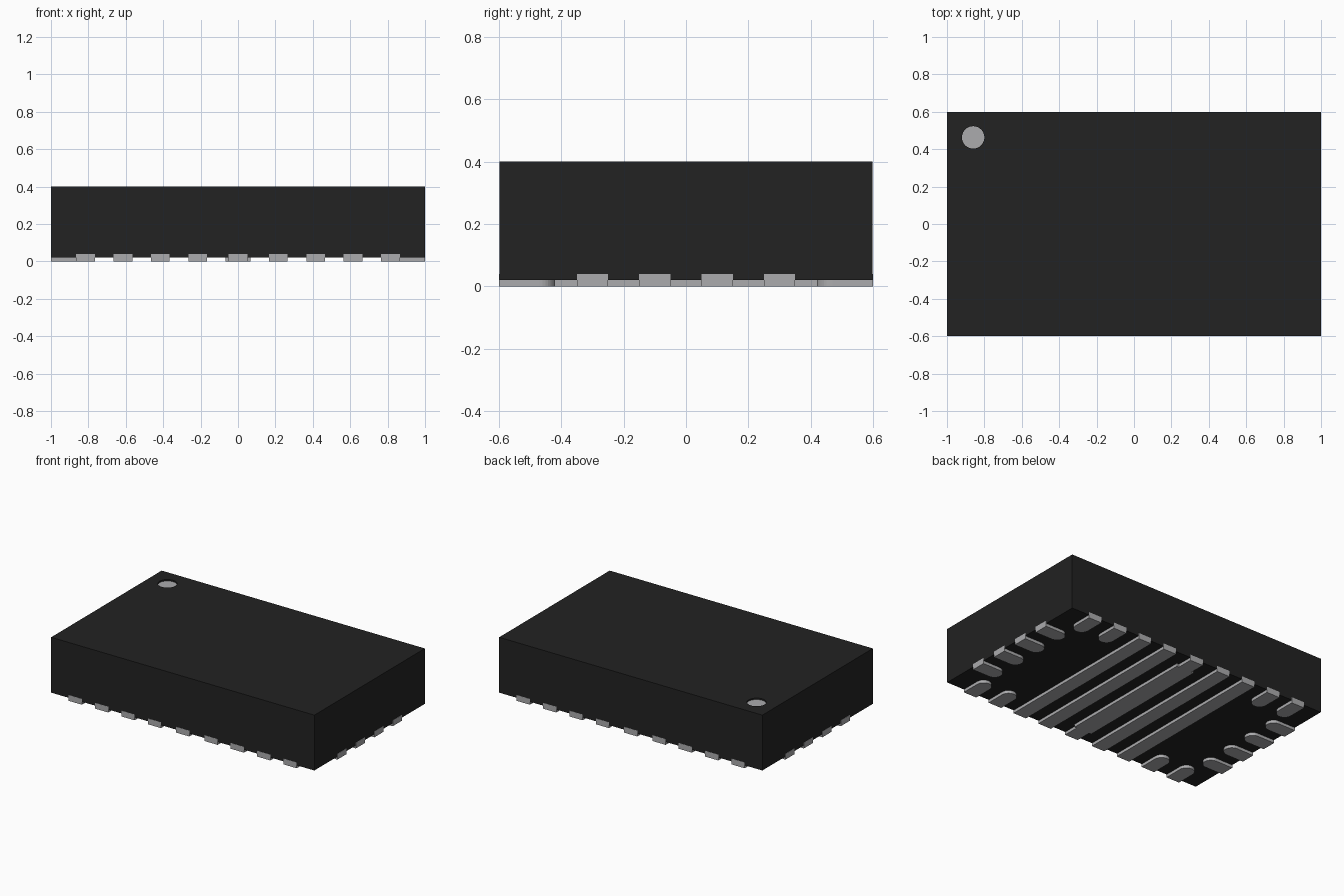
import bpy, bmesh, math
from mathutils import Matrix

if "Cube" in bpy.data.objects:
    bpy.data.objects.remove(bpy.data.objects["Cube"])

HX, HY, TOP = 1.0, 0.6, 0.4      # half length, half width, height
STANDOFF, LIP = 0.02, 0.04       # body underside, top of the pad ends
PROUD = 0.001                    # pad ends sit just outside the walls


def material(name, rgb):
    m = bpy.data.materials.new(name)
    m.diffuse_color = (*rgb, 1)
    m.use_nodes = True
    m.node_tree.nodes["Principled BSDF"].inputs["Base Color"].default_value = m.diffuse_color
    return m


BLACK = material("black plastic", (0.016, 0.016, 0.016))
METAL = material("grey metal", (0.41, 0.41, 0.42))


def finish(bm, name, mat):
    bmesh.ops.recalc_face_normals(bm, faces=bm.faces)
    me = bpy.data.meshes.new(name)
    bm.to_mesh(me)
    bm.free()
    me.materials.append(mat)
    ob = bpy.data.objects.new(name, me)
    bpy.context.collection.objects.link(ob)
    return ob


def prism(bm, outline, z0, z1):
    face = bm.faces.new([bm.verts.new((x, y, z0)) for x, y in outline])
    ext = bmesh.ops.extrude_face_region(bm, geom=[face])["geom"]
    up = [v for v in ext if isinstance(v, bmesh.types.BMVert)]
    bmesh.ops.translate(bm, verts=up, vec=(0, 0, z1 - z0))


def rect(x0, x1, y0, y1):
    return [(x0, y0), (x1, y0), (x1, y1), (x0, y1)]


def disc(name, z0, z1, mat):
    bm = bmesh.new()
    prism(bm, [(-0.86 + 0.06 * math.cos(a), 0.463 + 0.06 * math.sin(a))
               for a in (i * math.tau / 40 for i in range(40))], z0, z1)
    return finish(bm, name, mat)


# Package body with a shallow round recess for the marker
bm = bmesh.new()
prism(bm, rect(-HX + PROUD, HX - PROUD, -HY + PROUD, HY - PROUD), STANDOFF, TOP)
body = finish(bm, "package_body", BLACK)
cutter = disc("marker_cutter", TOP - 0.012, TOP + 0.05, BLACK)
cutter.hide_render = True
cutter.hide_viewport = True
mod = body.modifiers.new("marker recess", 'BOOLEAN')
mod.operation, mod.solver, mod.object = 'DIFFERENCE', 'EXACT', cutter
disc("corner_marker", TOP - 0.014, TOP - 0.010, METAL)


# Short pad: straight at the wall, round at the inner end, with a raised lip
def short_pad(name, edge, along, angle):
    bm = bmesh.new()
    r, length = 0.05, 0.18
    arc = [(r * math.cos(a), -(length - r) - r * math.sin(a))
           for a in (i * math.pi / 16 for i in range(17))]
    prism(bm, [(-r, 0), (r, 0)] + arc, 0, STANDOFF)
    prism(bm, rect(-r, r, -0.03, 0), STANDOFF, LIP)
    bm.transform(Matrix.Rotation(angle, 4, 'Z') @ Matrix.Translation((along, edge, 0)))
    finish(bm, name, METAL)


for side, angle in (("back", 0), ("front", math.pi)):
    for i, x in enumerate((-0.815, -0.615, 0.615, 0.815)):
        short_pad(f"{side}_pad_{i + 1}", HY, x, angle)
for side, angle in (("left", math.pi / 2), ("right", -math.pi / 2)):
    for i in range(4):
        short_pad(f"{side}_pad_{i + 1}", HX, -0.3 + 0.2 * i, angle)

# Long bars running under the body; the middle one is wider between its ends
for i, x in enumerate((-0.415, -0.215, 0, 0.215, 0.415)):
    bm = bmesh.new()
    w = 0.05
    if x == 0:
        m, e = 0.067, 0.49
        outline = [(-w, -HY), (w, -HY), (w, -e), (m, -e), (m, e), (w, e),
                   (w, HY), (-w, HY), (-w, e), (-m, e), (-m, -e), (-w, -e)]
    else:
        outline = rect(x - w, x + w, -HY, HY)
    prism(bm, outline, 0, STANDOFF)
    for s in (-1, 1):
        y0, y1 = sorted((s * HY, s * (HY - 0.03)))
        prism(bm, rect(x - w, x + w, y0, y1), STANDOFF, LIP)
    finish(bm, f"long_bar_{i + 1}", METAL)
